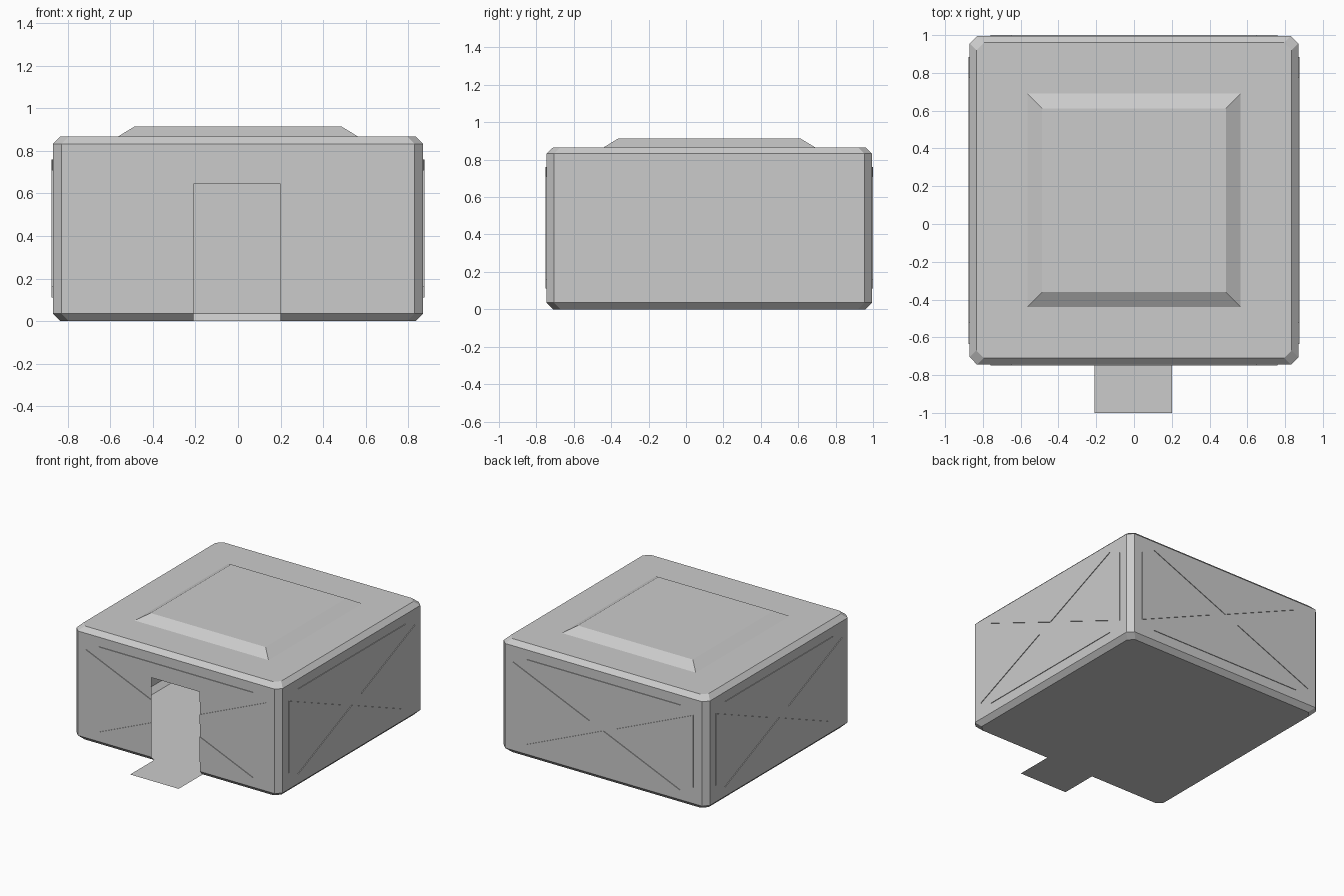
import bpy, bmesh
from math import pi
from mathutils import Vector, Matrix

if "Cube" in bpy.data.objects:
    bpy.data.objects.remove(bpy.data.objects["Cube"])

CY = 0.125            # hut centre in y
HALF = 0.87           # half width of the square hut
CUT = 0.04            # corner chamfer
DOOR_L, DOOR_R, DOOR_TOP = -0.21, 0.20, 0.645


def finish(bm, name):
    mesh = bpy.data.meshes.new(name)
    bm.normal_update()
    bm.to_mesh(mesh)
    bm.free()
    ob = bpy.data.objects.new(name, mesh)
    bpy.context.collection.objects.link(ob)
    return ob


def slice_faces(bm, test, co, no):
    faces = [f for f in bm.faces if test(f)]
    geom = set(faces)
    for f in faces:
        geom.update(f.edges)
        geom.update(f.verts)
    bmesh.ops.bisect_plane(bm, geom=list(geom), plane_co=co, plane_no=no, dist=1e-5)


def cut_door(bm):
    front = lambda f: f.calc_center_median().y < -0.7
    for co, no in (((DOOR_L, 0, 0), (1, 0, 0)), ((DOOR_R, 0, 0), (1, 0, 0)),
                   ((0, 0, DOOR_TOP), (0, 0, 1))):
        slice_faces(bm, front, co, no)
    gone = []
    for f in bm.faces:
        c = f.calc_center_median()
        if c.y < -0.7 and DOOR_L < c.x < DOOR_R and c.z < DOOR_TOP:
            gone.append(f)
    bmesh.ops.delete(bm, geom=gone, context='FACES')


def octagon(bm, h, z):
    k = h - CUT
    pts = [(k, -h), (h, -k), (h, k), (k, h), (-k, h), (-h, k), (-h, -k), (-k, -h)]
    return [bm.verts.new((x, y + CY, z)) for x, y in pts]


# Hollow hut shell with chamfered edges
bm = bmesh.new()
rings = [octagon(bm, h, z) for h, z in
         ((HALF - 0.035, 0), (HALF, 0.035), (HALF, 0.832), (HALF - 0.035, 0.866))]
for lo, hi in zip(rings, rings[1:]):
    for i in range(8):
        j = (i + 1) % 8
        bm.faces.new((lo[i], lo[j], hi[j], hi[i]))
bm.faces.new(rings[0][::-1])
bm.faces.new(rings[-1])
bm.normal_update()

# Raised roof panel
R = 0.565
is_roof = lambda f: f.calc_center_median().z > 0.865
for s in (-R, R):
    slice_faces(bm, is_roof, (s, 0, 0), (1, 0, 0))
    slice_faces(bm, is_roof, (0, CY + s, 0), (0, 1, 0))
bm.normal_update()
middle = [f for f in bm.faces if is_roof(f)
          and (f.calc_center_median() - Vector((0, CY, 0.866))).length < 0.1]
bmesh.ops.inset_individual(bm, faces=middle, thickness=0.112, depth=0.048)
cut_door(bm)
finish(bm, "hut_shell")

# Four raised triangles per wall, leaving a cross brace between them
U, Z0, Z1 = 0.76, 0.11, 0.76
ZC, V = (Z0 + Z1) / 2, (Z1 - Z0) / 2
slope = V / U
bu, bv = U - 0.11, V - 0.05
triangles = []
for s in (1, -1):
    triangles.append([(-bu, s * V), (bu, s * V), (0, s * (V - bu * slope))])
    triangles.append([(s * U, -bv), (s * U, bv), (s * (U - bv / slope), 0)])

bm = bmesh.new()
for turn in range(4):
    place = Matrix.Translation((0, CY, 0)) @ Matrix.Rotation(turn * pi / 2, 4, 'Z')
    for tri in triangles:
        inner = [bm.verts.new(place @ Vector((u, -HALF, ZC + v))) for u, v in tri]
        outer = [bm.verts.new(place @ Vector((u, -HALF - 0.005, ZC + v))) for u, v in tri]
        face = bm.faces.new(outer)
        face.normal_update()
        flip = face.normal.dot(place.to_3x3() @ Vector((0, -1, 0))) < 0
        if flip:
            face.normal_flip()
        for i in range(3):
            j = (i + 1) % 3
            quad = (inner[i], inner[j], outer[j], outer[i])
            bm.faces.new(quad[::-1] if flip else quad)
cut_door(bm)
finish(bm, "wall_panels")

# Flat entrance plate on the ground
bm = bmesh.new()
back = CY - HALF + 0.035
bm.faces.new([bm.verts.new(p) for p in ((DOOR_L, -1, 0), (DOOR_R, -1, 0),
                                        (DOOR_R, back, 0), (DOOR_L, back, 0))])
finish(bm, "entrance_plate")
